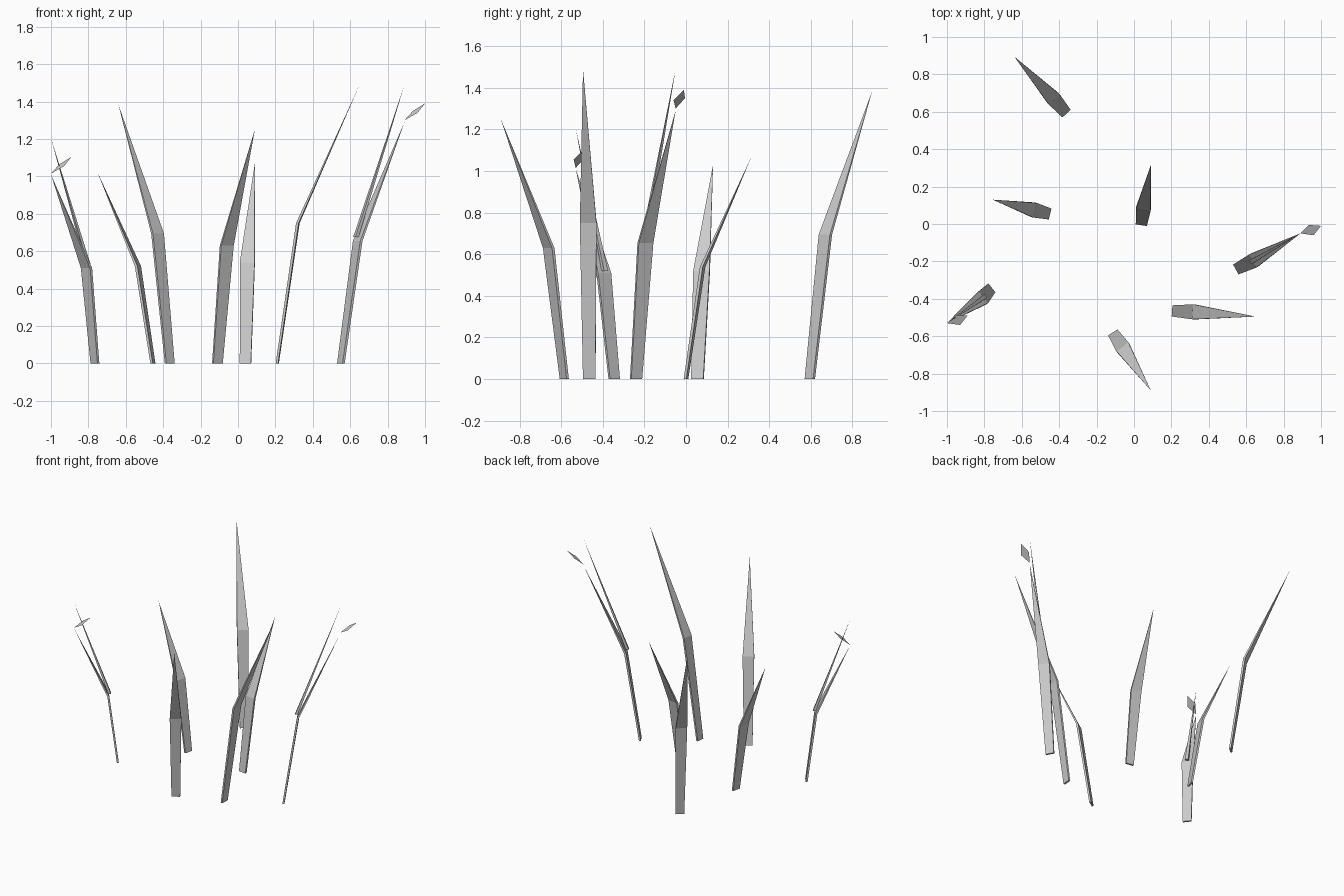
import bpy, bmesh
from mathutils import Vector

if "Cube" in bpy.data.objects:
    bpy.data.objects.remove(bpy.data.objects["Cube"])


def make_object(name, bm):
    bmesh.ops.recalc_face_normals(bm, faces=bm.faces[:])
    mesh = bpy.data.meshes.new(name)
    bm.to_mesh(mesh)
    bm.free()
    obj = bpy.data.objects.new(name, mesh)
    bpy.context.collection.objects.link(obj)
    return obj


def spike(name, rings, tip, lean):
    """Four-sided tapering strip: rings of (centre, width, thickness), closed to a point."""
    out = Vector((lean.x, lean.y, 0)).normalized()
    side = Vector((-out.y, out.x, 0))
    bm = bmesh.new()
    loops = []
    for centre, width, thick in rings:
        c = Vector(centre)
        loops.append([bm.verts.new(c + side * (a * width / 2) + out * (b * thick / 2))
                      for a, b in ((-1, -1), (1, -1), (1, 1), (-1, 1))])
    end = bm.verts.new(tip)
    bm.faces.new(loops[0])
    for low, high in zip(loops, loops[1:]):
        for i in range(4):
            j = (i + 1) % 4
            bm.faces.new((low[i], low[j], high[j], high[i]))
    for i in range(4):
        bm.faces.new((loops[-1][i], loops[-1][(i + 1) % 4], end))
    return make_object(name, bm)


# Bent grass blades: base, bend, tip
blades = [
    ((-0.765, -0.345, 0), (-0.81, -0.395, 0.51), (-1.00, -0.53, 1.01)),
    ((-0.455, 0.055, 0), (-0.535, 0.075, 0.52), (-0.755, 0.13, 1.03)),
    ((-0.365, 0.595, 0), (-0.43, 0.67, 0.695), (-0.64, 0.895, 1.385)),
    ((-0.11, -0.585, 0), (-0.06, -0.66, 0.63), (0.09, -0.89, 1.25)),
    ((0.04, 0.0, 0), (0.05, 0.08, 0.54), (0.09, 0.315, 1.07)),
    ((0.21, -0.465, 0), (0.32, -0.47, 0.75), (0.65, -0.495, 1.49)),
    ((0.55, -0.24, 0), (0.64, -0.195, 0.655), (0.89, -0.05, 1.29)),
]
for n, (base, bend, tip) in enumerate(blades, 1):
    spike(f"grass_blade_{n}", [(base, 0.06, 0.013), (bend, 0.08, 0.014)],
          tip, Vector(tip) - Vector(base))

# Thin seed stalks rising from the two outer blades
stalks = [
    ((-0.80, -0.39, 0.52), (-1.00, -0.53, 1.205)),
    ((0.63, -0.20, 0.675), (0.89, -0.05, 1.49)),
]
for n, (base, tip) in enumerate(stalks, 1):
    spike(f"seed_stalk_{n}", [(base, 0.024, 0.02)], tip, Vector(tip) - Vector(base))

# Flat diamond leaflets beside the stalk tips
diamond = [(0, 0, 0), (0.07, -0.01, 0.04), (0.11, 0.04, 0.09), (0.045, 0.045, 0.05)]
for n, origin in enumerate([(-1.0, -0.53, 1.015), (0.89, -0.05, 1.30)], 1):
    bm = bmesh.new()
    bm.faces.new([bm.verts.new(Vector(origin) + Vector(p)) for p in diamond])
    make_object(f"leaflet_{n}", bm)
